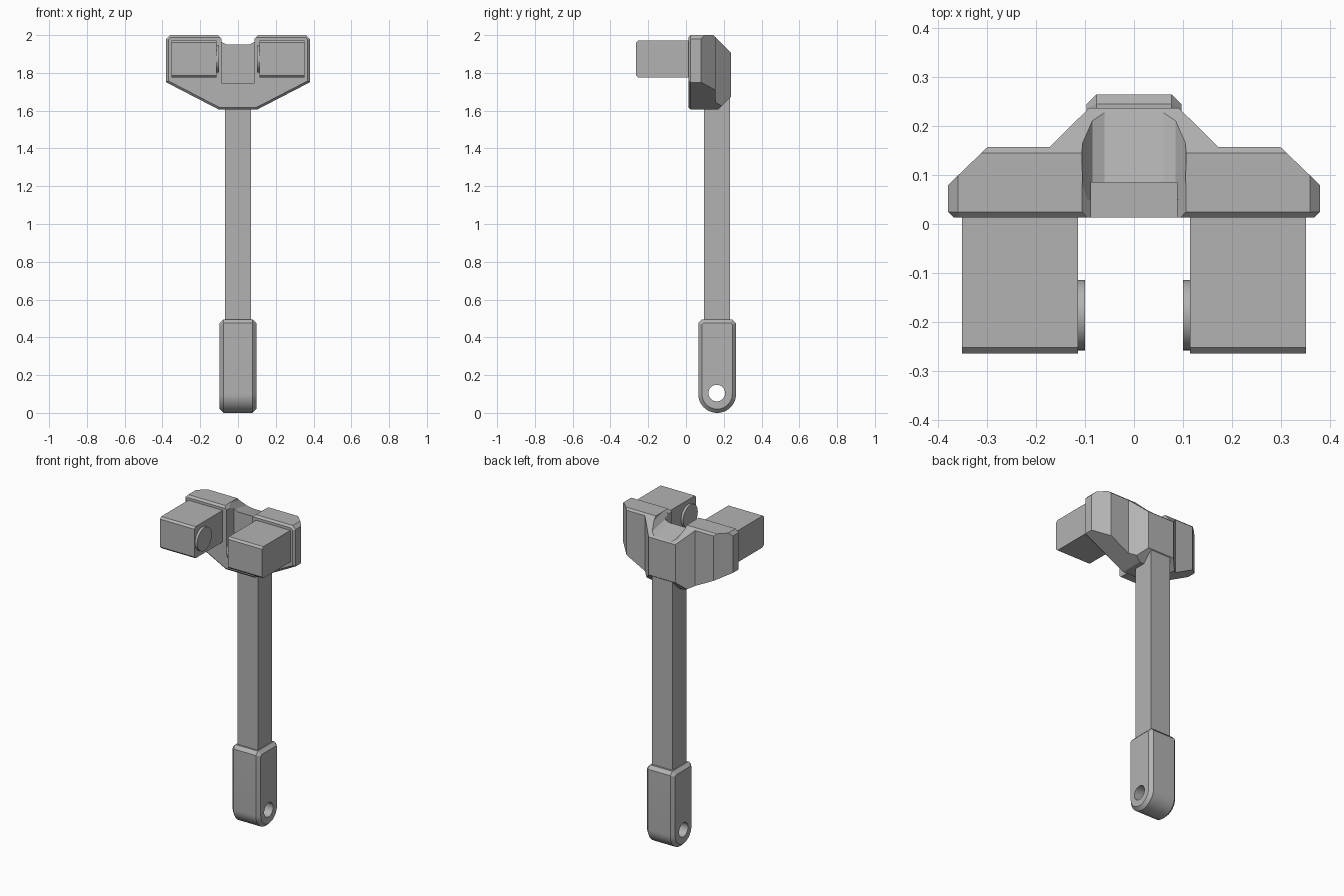
import bpy
import bmesh
from math import pi, cos, sin, radians
from mathutils import Vector

default = bpy.data.objects.get("Cube")
if default:
    bpy.data.objects.remove(default, do_unlink=True)

grey = bpy.data.materials.new("mid grey")
grey.use_nodes = True
grey.diffuse_color = (0.45, 0.45, 0.45, 1)
for node in grey.node_tree.nodes:
    if node.type == 'BSDF_PRINCIPLED':
        node.inputs["Base Color"].default_value = (0.45, 0.45, 0.45, 1)


def prism(name, axis, outline, start, end, drop=0.0):
    """Extrude a 2D outline along an axis; drop lowers the far end."""
    bm = bmesh.new()
    rings = []
    for depth, fall in ((start, 0.0), (end, drop)):
        ring = []
        for u, v in outline:
            co = [u, v]
            co.insert(axis, depth)
            ring.append(bm.verts.new(Vector(co) - Vector((0, 0, fall))))
        rings.append(ring)
        bm.faces.new(ring)
    count = len(outline)
    for i in range(count):
        j = (i + 1) % count
        bm.faces.new((rings[0][i], rings[0][j], rings[1][j], rings[1][i]))
    bmesh.ops.recalc_face_normals(bm, faces=bm.faces)
    mesh = bpy.data.meshes.new(name)
    bm.to_mesh(mesh)
    bm.free()
    mesh.materials.append(grey)
    obj = bpy.data.objects.new(name, mesh)
    bpy.context.collection.objects.link(obj)
    return obj


def rect(u0, v0, u1, v1):
    return [(u0, v0), (u1, v0), (u1, v1), (u0, v1)]


def arc(u, v, radius, begin, finish, steps):
    return [(u + radius * cos(begin + (finish - begin) * i / steps),
             v + radius * sin(begin + (finish - begin) * i / steps))
            for i in range(steps + 1)]


def mirrored(half):
    """Complete an outline given its +x half."""
    return half + [(-x, v) for x, v in reversed(half)]


def chamfer(obj, width):
    mod = obj.modifiers.new("chamfer", 'BEVEL')
    mod.width = width
    mod.segments = 1
    mod.limit_method = 'ANGLE'
    mod.angle_limit = radians(75)


def combine(obj, tool, operation):
    mod = obj.modifiers.new("cut", 'BOOLEAN')
    mod.operation = operation
    mod.solver = 'EXACT'
    mod.object = tool
    tool.hide_render = True


def bake(obj, tools):
    """Apply the modifiers and remove the cutters."""
    bpy.context.view_layer.update()
    graph = bpy.context.evaluated_depsgraph_get()
    mesh = bpy.data.meshes.new_from_object(obj.evaluated_get(graph))
    obj.modifiers.clear()
    obj.data = mesh
    for tool in tools:
        bpy.data.objects.remove(tool, do_unlink=True)


def smooth(obj):
    bpy.ops.object.select_all(action='DESELECT')
    obj.select_set(True)
    bpy.context.view_layer.objects.active = obj
    bpy.ops.object.shade_smooth_by_angle(angle=radians(25))


# Square shaft
prism("shaft", 2, rect(-0.07, 0.095, 0.07, 0.233), 0.4, 1.75)

# Grip with rounded end, chamfered rim and hanging hole
grip_outline = arc(0.165, 0.1, 0.1, pi, 2 * pi, 24)
grip_outline += [(0.265, 0.475), (0.245, 0.495), (0.085, 0.495), (0.065, 0.475)]
grip = prism("grip", 0, grip_outline, -0.097, 0.097)
chamfer(grip, 0.02)
hole = prism("hole_cutter", 0, arc(0.163, 0.105, 0.044, 0, 2 * pi, 32)[:-1], -0.2, 0.2)
combine(grip, hole, 'DIFFERENCE')
bake(grip, [hole])
smooth(grip)

# Head: front outline trimmed by its plan and side outlines
head = prism("head", 1, mirrored([(0.10, 1.605), (0.38, 1.75), (0.38, 1.98), (0.36, 2.0)]),
             0.013, 0.4)
chamfer(head, 0.012)
plan = prism("plan_trim", 2, mirrored([(0.5, -0.1), (0.38, 0.08), (0.30, 0.157),
                                       (0.173, 0.157), (0.092, 0.237)]), 1.5, 2.1)
# Keep the wing ends straight in front of the rear chamfer
plan.data.vertices[0].co.x = 0.382
for v in plan.data.vertices:
    if v.co.y < 0:
        v.co.x = 0.382 if v.co.x > 0 else -0.382
side = prism("side_trim", 0, [(-0.1, 1.5), (0.065, 1.5), (0.3, 1.735), (0.3, 1.845),
                              (0.045, 2.1), (-0.1, 2.1)], -0.5, 0.5)
# Sloping saddle on top and open pocket in front
saddle = prism("saddle_cutter", 1, mirrored([(0.06, 1.957), (0.085, 1.97), (0.105, 2.005),
                                             (0.125, 2.2)]), 0.05, 0.25, 0.045)
pocket = prism("pocket_cutter", 1, mirrored([(0.088, 1.747), (0.088, 1.98), (0.108, 2.002),
                                             (0.108, 2.2)]), -0.1, 0.085)
combine(head, plan, 'INTERSECT')
combine(head, side, 'INTERSECT')
combine(head, saddle, 'DIFFERENCE')
combine(head, pocket, 'DIFFERENCE')
bake(head, [plan, side, saddle, pocket])

# Pair of striking blocks with round studs on their inner sides
block_outline = [(0.05, 1.775), (0.05, 1.972), (-0.253, 1.972),
                 (-0.265, 1.96), (-0.265, 1.787), (-0.253, 1.775)]
for label, s in (("left", 1), ("right", -1)):
    prism(label + "_block", 0, block_outline, s * 0.115, s * 0.352)
    stud = prism(label + "_stud", 0, arc(-0.187, 1.873, 0.072, 0, 2 * pi, 32)[:-1],
                 s * 0.10, s * 0.13)
    smooth(stud)
